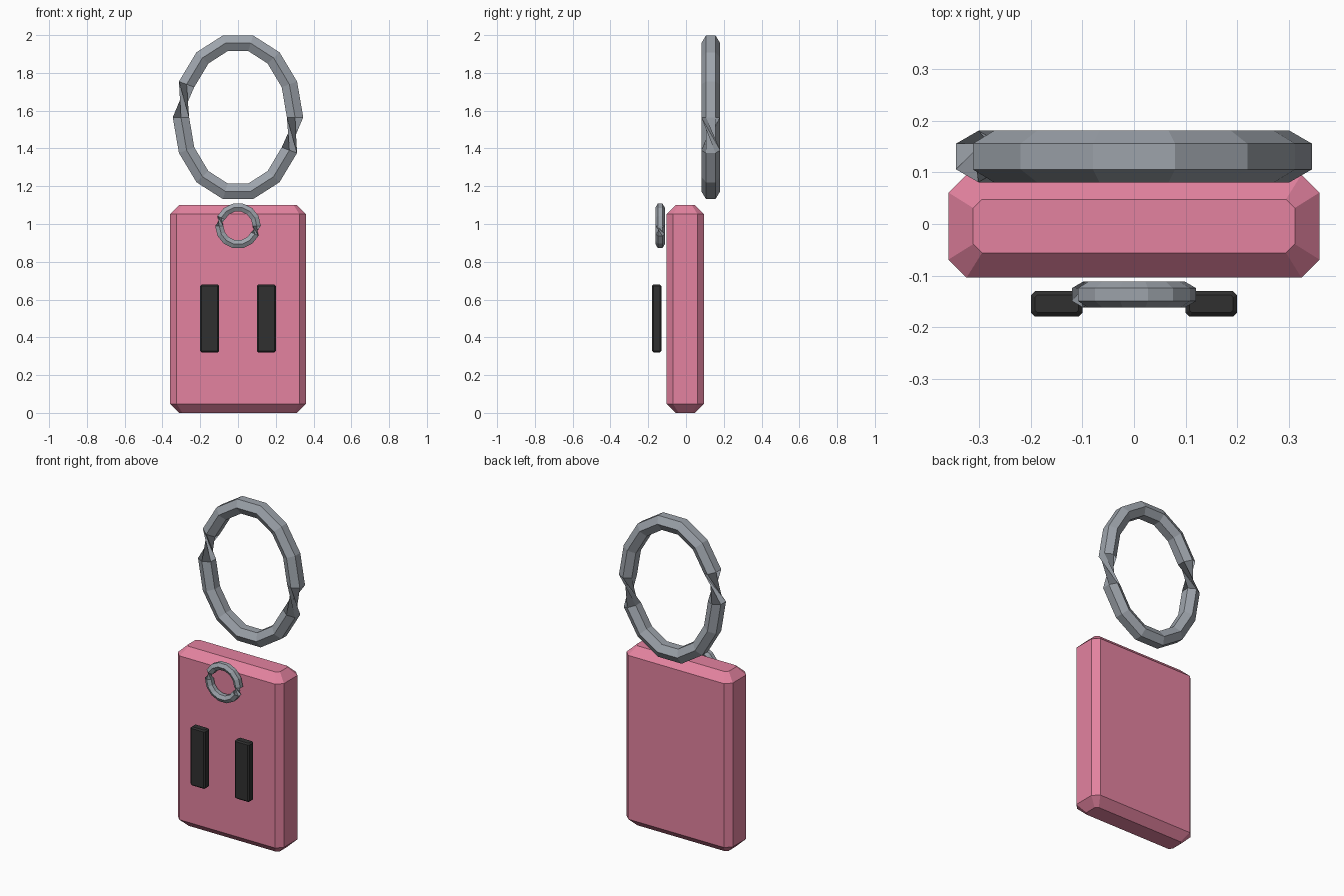
import bpy, bmesh, math
from mathutils import Vector

if "Cube" in bpy.data.objects:
    bpy.data.objects.remove(bpy.data.objects["Cube"])


def material(name, rgb):
    m = bpy.data.materials.new(name)
    m.diffuse_color = (*rgb, 1)
    m.use_nodes = True
    m.node_tree.nodes["Principled BSDF"].inputs["Base Color"].default_value = m.diffuse_color
    return m


PINK = material("pink", (0.77, 0.225, 0.35))
STEEL = material("steel_grey", (0.34, 0.37, 0.41))
BLACK = material("black", (0.03, 0.03, 0.03))


def loft(name, loops, mat, closed=False):
    """Skin a list of equal-length point loops; cap the ends unless closed."""
    bm = bmesh.new()
    rows = [[bm.verts.new(p) for p in loop] for loop in loops]
    n = len(rows[0])
    pairs = list(zip(rows, rows[1:]))
    if closed:
        pairs.append((rows[-1], rows[0]))
    else:
        bm.faces.new(rows[0][::-1])
        bm.faces.new(rows[-1])
    for a, b in pairs:
        for k in range(n):
            j = (k + 1) % n
            bm.faces.new((a[k], a[j], b[j], b[k]))
    bmesh.ops.recalc_face_normals(bm, faces=bm.faces)
    mesh = bpy.data.meshes.new(name)
    bm.to_mesh(mesh)
    bm.free()
    mesh.materials.append(mat)
    ob = bpy.data.objects.new(name, mesh)
    bpy.context.collection.objects.link(ob)
    return ob


def cut_rect(cx, cy, hx, hy, c, z):
    """Rectangle with cut corners, counter-clockwise at height z."""
    pts = [(hx, -hy + c), (hx, hy - c), (hx - c, hy), (-hx + c, hy),
           (-hx, hy - c), (-hx, -hy + c), (-hx + c, -hy), (hx - c, -hy)]
    return [(cx + x, cy + y, z) for x, y in pts]


def slab(name, cx, cy, hx, hy, z0, z1, cut, bevel, end_cut, mat):
    """Upright slab with chamfered upright edges and chamfered ends."""
    small = (hx - bevel, hy - bevel, end_cut)
    big = (hx, hy, cut)
    levels = [(small, z0), (big, z0 + bevel), (big, z1 - bevel), (small, z1)]
    return loft(name, [cut_rect(cx, cy, *s, z) for s, z in levels], mat)


def twisted_ring(name, centre, rx, rz, r, steps=14):
    """Six-sided tube round an ellipse; its section turns over halfway,
    which pinches the tube at both sides."""
    loops = []
    for i in range(steps):
        t = math.tau * i / steps
        p = Vector(centre) + Vector((rx * math.cos(t), 0, rz * math.sin(t)))
        out = Vector((rz * math.cos(t), 0, rx * math.sin(t))).normalized()
        side = Vector((0, 1, 0))
        flip = 1 if i < steps // 2 else -1
        loops.append([p + flip * r * (side * math.cos(k * math.pi / 3)
                                      + out * math.sin(k * math.pi / 3))
                      for k in range(6)])
    return loft(name, loops, STEEL, closed=True)


# Main tag body
slab("tag_body", 0, -0.004, 0.36, 0.10, 0, 1.10, 0.035, 0.048, 0.017, PINK)

# Two dark bars in front of the body
for label, x in (("left", -0.15), ("right", 0.15)):
    slab(label + "_bar", x, -0.155, 0.05, 0.025, 0.32, 0.68,
         0.008, 0.008, 0.004, BLACK)

# Small front ring and large oval key ring
twisted_ring("small_ring", (0, -0.137, 0.99), 0.099, 0.099, 0.025)
twisted_ring("key_ring", (0, 0.131, 1.565), 0.302, 0.402, 0.05)
